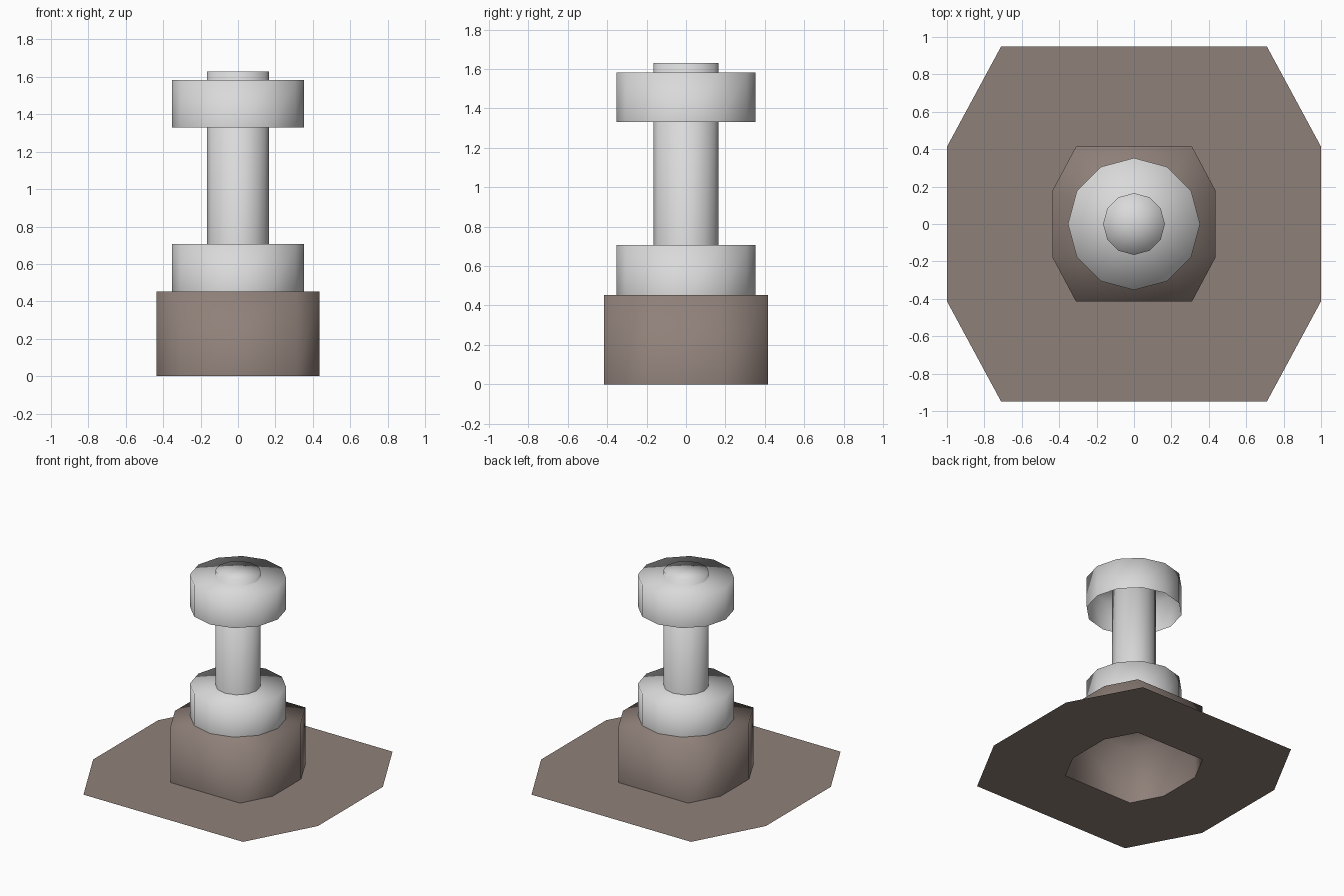
import bpy
import bmesh
import math

cube = bpy.data.objects.get("Cube")
if cube:
    bpy.data.objects.remove(cube, do_unlink=True)


def make_material(name, colour):
    mat = bpy.data.materials.new(name)
    mat.use_nodes = True
    mat.diffuse_color = colour
    mat.node_tree.nodes["Principled BSDF"].inputs["Base Color"].default_value = colour
    return mat


brown = make_material("dull brown", (0.275, 0.216, 0.191, 1))
grey = make_material("light grey", (0.7, 0.7, 0.7, 1))


def octagon(wide_x, narrow_y, narrow_x, wide_y):
    """Corner points of a chamfered rectangle, counter-clockwise."""
    quarter = [(wide_x, narrow_y), (narrow_x, wide_y)]
    half = quarter + [(-x, y) for x, y in reversed(quarter)]
    return half + [(-x, -y) for x, y in half]


def circle(radius, sides=12):
    steps = [math.tau * i / sides for i in range(sides)]
    return [(radius * math.cos(a), radius * math.sin(a)) for a in steps]


def finish(name, bm, mat, smooth):
    mesh = bpy.data.meshes.new(name)
    for face in bm.faces:
        face.smooth = smooth
    bm.to_mesh(mesh)
    bm.free()
    mesh.materials.append(mat)
    obj = bpy.data.objects.new(name, mesh)
    bpy.context.collection.objects.link(obj)
    return obj


def bridge(bm, first, second):
    """Quads between two matching loops of vertices."""
    count = len(first)
    for i in range(count):
        j = (i + 1) % count
        bm.faces.new((first[i], first[j], second[j], second[i]))


def open_cup(name, outline, bottom, top, mat):
    """Walls and a fanned top cap, open underneath, softly shaded."""
    bm = bmesh.new()
    low = [bm.verts.new((x, y, bottom)) for x, y in outline]
    high = [bm.verts.new((x, y, top)) for x, y in outline]
    bridge(bm, low, high)
    centre = bm.verts.new((0, 0, top))
    for i, vert in enumerate(high):
        bm.faces.new((vert, high[(i + 1) % len(high)], centre))
    return finish(name, bm, mat, True)


# Thin ground plate with an opening under the block
block_outline = octagon(0.435, 0.18, 0.31, 0.415)
bm = bmesh.new()
outer = [bm.verts.new((x, y, 0)) for x, y in octagon(1.0, 0.413, 0.71, 0.95)]
inner = [bm.verts.new((x, y, 0)) for x, y in block_outline]
bridge(bm, outer, inner)
finish("base_plate", bm, brown, False)

# Hollow block standing on the plate
open_cup("base_block", block_outline, 0, 0.453, brown)

# Two matching collars and the shaft through them
for name, bottom in (("lower_collar", 0.453), ("upper_collar", 1.33)):
    open_cup(name, circle(0.353), bottom, bottom + 0.253, grey)
open_cup("shaft", circle(0.165), 0.5, 1.63, grey)
